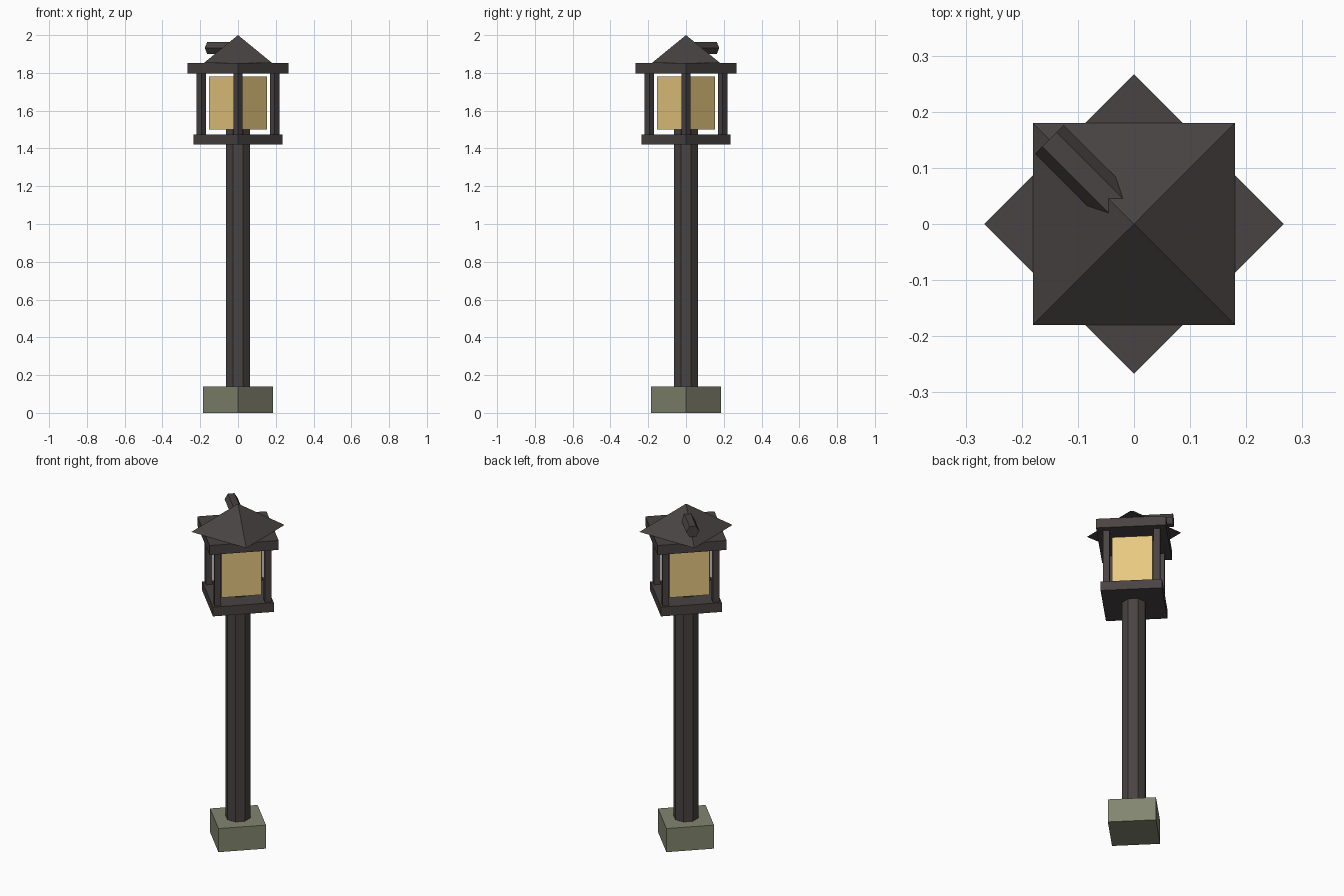
import bpy, bmesh, math
from mathutils import Matrix

if "Cube" in bpy.data.objects:
    bpy.data.objects.remove(bpy.data.objects["Cube"])


def material(name, rgb):
    m = bpy.data.materials.new(name)
    m.diffuse_color = (*rgb, 1)
    m.use_nodes = True
    m.node_tree.nodes["Principled BSDF"].inputs["Base Color"].default_value = m.diffuse_color
    return m


iron = material("dark iron", (0.066, 0.056, 0.056))
stone = material("grey green stone", (0.225, 0.235, 0.160))
amber = material("amber glass", (0.80, 0.58, 0.22))


def prism(name, sides, radius, z0, z1, mat, turn=0, at=(0, 0), point=False, matrix=None):
    """Upright prism (or pyramid) whose first corner lies at angle `turn`."""
    bm = bmesh.new()

    def ring(z):
        angles = [math.radians(turn) + math.tau * i / sides for i in range(sides)]
        return [bm.verts.new((at[0] + radius * math.cos(a), at[1] + radius * math.sin(a), z))
                for a in angles]

    low = ring(z0)
    bm.faces.new(low[::-1])
    if point:
        tip = bm.verts.new((*at, z1))
        for i in range(sides):
            bm.faces.new((low[i], low[(i + 1) % sides], tip))
    else:
        high = ring(z1)
        bm.faces.new(high)
        for i in range(sides):
            j = (i + 1) % sides
            bm.faces.new((low[i], low[j], high[j], high[i]))
    if matrix:
        bm.transform(matrix)
    bmesh.ops.recalc_face_normals(bm, faces=bm.faces[:])
    mesh = bpy.data.meshes.new(name)
    bm.to_mesh(mesh)
    bm.free()
    mesh.materials.append(mat)
    obj = bpy.data.objects.new(name, mesh)
    bpy.context.collection.objects.link(obj)
    return obj


# Foot and pole
prism("stone_base", 4, 0.184, 0, 0.14, stone)
prism("pole", 8, 0.068, 0.14, 1.50, iron, turn=22.5)

# Lantern frame: two plates joined by corner bars
prism("lantern_floor", 4, 0.235, 1.42, 1.475, iron)
prism("lantern_top_plate", 4, 0.267, 1.797, 1.853, iron)
for i, (x, y) in enumerate([(1, 0), (0, 1), (-1, 0), (0, -1)]):
    prism(f"corner_bar_{i + 1}", 4, 0.025, 1.475, 1.797, iron, at=(x * 0.194, y * 0.194))

# Glowing glass box
prism("lamp_glass", 4, 0.154, 1.50, 1.78, amber)

# Pyramid roof, set square to the axes
prism("roof", 4, 0.18 * math.sqrt(2), 1.853, 2.0, iron, turn=45, point=True)

# Six-sided vent lying level and sticking out of the back left roof edge
level = (Matrix.Translation((0, 0, 1.932)) @ Matrix.Rotation(math.radians(45), 4, 'Z')
         @ Matrix.Rotation(math.radians(-90), 4, 'X'))
prism("roof_vent", 6, 0.036, 0.03, 0.213, iron, matrix=level)
